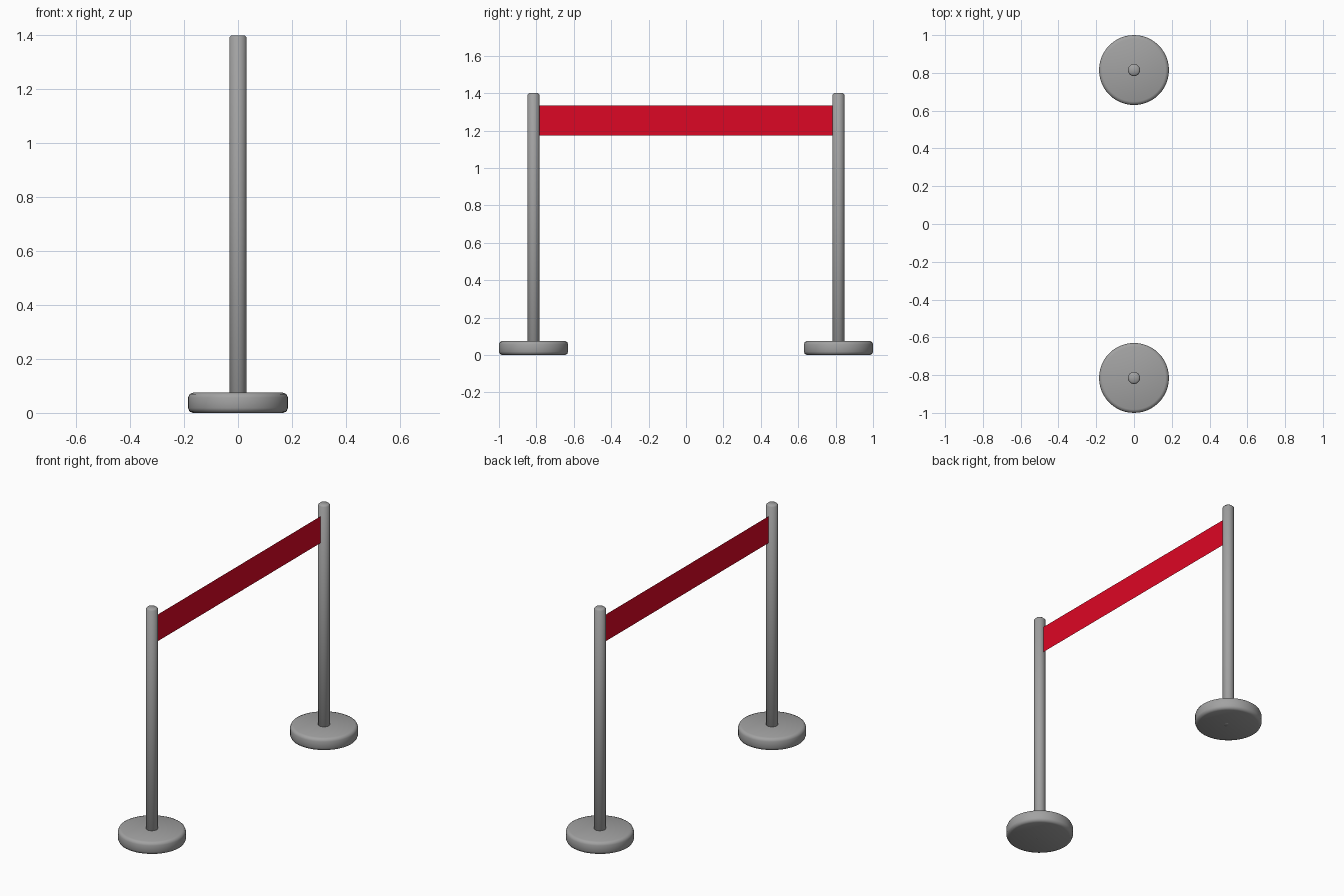
import bpy

if "Cube" in bpy.data.objects:
    bpy.data.objects.remove(bpy.data.objects["Cube"])

POST_Y = 0.815


def material(name, colour):
    mat = bpy.data.materials.new(name)
    mat.diffuse_color = colour
    mat.use_nodes = True
    mat.node_tree.nodes["Principled BSDF"].inputs["Base Color"].default_value = mat.diffuse_color
    return mat


grey = material("dark_grey_metal", (0.36, 0.36, 0.36, 1))
red = material("red_fabric", (0.72, 0.002, 0.018, 1))


def rounded_cylinder(name, radius, z0, z1, y, bevel, segments):
    bpy.ops.mesh.primitive_cylinder_add(vertices=48, radius=radius, depth=z1 - z0,
                                        location=(0, y, (z0 + z1) / 2))
    obj = bpy.context.object
    obj.name = name
    mod = obj.modifiers.new("rounded_rims", 'BEVEL')
    mod.width = bevel
    mod.segments = segments
    mod.limit_method = 'ANGLE'
    mod.angle_limit = 0.8
    bpy.ops.object.shade_smooth()
    obj.data.materials.append(grey)
    return obj


# Two posts, each with a weighted disc base
for side, y in (("front", -POST_Y), ("back", POST_Y)):
    rounded_cylinder(side + "_base", 0.185, 0.0, 0.075, y, 0.018, 2)
    rounded_cylinder(side + "_post", 0.032, 0.0, 1.40, y, 0.008, 1)

# Flat red belt stretched between the posts
half, low, high = POST_Y - 0.03, 1.175, 1.335
mesh = bpy.data.meshes.new("belt")
mesh.from_pydata([(0, -half, low), (0, half, low), (0, half, high), (0, -half, high)],
                 [], [(0, 1, 2, 3)])
belt = bpy.data.objects.new("belt", mesh)
bpy.context.collection.objects.link(belt)
mesh.materials.append(red)
